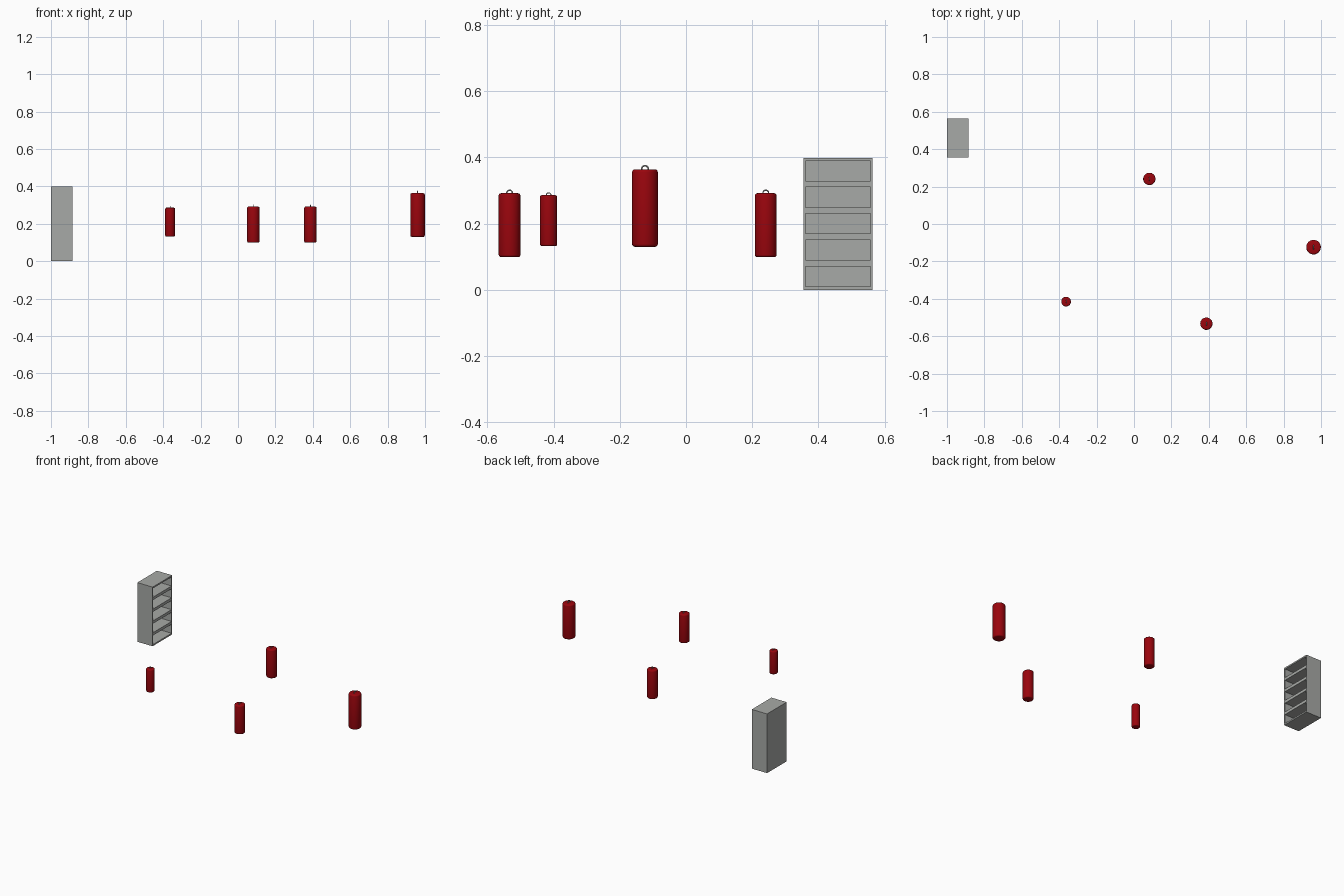
import bpy, bmesh, math

if "Cube" in bpy.data.objects:
    bpy.data.objects.remove(bpy.data.objects["Cube"])


def material(name, colour):
    mat = bpy.data.materials.new(name)
    mat.diffuse_color = (*colour, 1)
    mat.use_nodes = True
    mat.node_tree.nodes["Principled BSDF"].inputs["Base Color"].default_value = mat.diffuse_color
    return mat


red = material("red_leather", (0.32, 0.0015, 0.004))
grey = material("dark_grey_metal", (0.39, 0.40, 0.385))


def make_object(name, bm, mat):
    bmesh.ops.recalc_face_normals(bm, faces=bm.faces)
    mesh = bpy.data.meshes.new(name)
    bm.to_mesh(mesh)
    bm.free()
    mesh.materials.append(mat)
    ob = bpy.data.objects.new(name, mesh)
    bpy.context.collection.objects.link(ob)
    return ob


def smooth(ob, angle=40):
    bpy.ops.object.select_all(action='DESELECT')
    ob.select_set(True)
    bpy.context.view_layer.objects.active = ob
    bpy.ops.object.shade_smooth_by_angle(angle=math.radians(angle))


def box(name, x0, x1, y0, y1, z0, z1):
    bm = bmesh.new()
    bmesh.ops.create_cube(bm, size=1)
    for v in bm.verts:
        v.co.x = x0 if v.co.x < 0 else x1
        v.co.y = y0 if v.co.y < 0 else y1
        v.co.z = z0 if v.co.z < 0 else z1
    return make_object(name, bm, grey)


def bag(index, x, y, r, z0, z1):
    # rounded cylinder body
    bm = bmesh.new()
    bmesh.ops.create_cone(bm, cap_ends=True, segments=32, radius1=r, radius2=r, depth=z1 - z0)
    rims = [e for e in bm.edges if abs(e.verts[0].co.z - e.verts[1].co.z) < 1e-5]
    bmesh.ops.bevel(bm, geom=rims, offset=r * 0.22, segments=3, profile=0.5, affect='EDGES')
    body = make_object(f"bag_body_{index}", bm, red)
    body.location = (x, y, (z0 + z1) / 2)
    smooth(body)
    # hanging ring, upright and facing sideways
    bpy.ops.mesh.primitive_torus_add(major_radius=r * 0.26, minor_radius=r * 0.06,
                                     major_segments=24, minor_segments=8,
                                     location=(x, y, z1 + r * 0.02),
                                     rotation=(0, math.pi / 2, 0))
    ring = bpy.context.object
    ring.name = f"bag_hanging_ring_{index}"
    ring.data.materials.append(grey)
    smooth(ring, 60)


# four hanging bags
for i, spec in enumerate([(0.082, 0.241, 0.033, 0.099, 0.292),
                          (0.387, -0.533, 0.033, 0.099, 0.292),
                          (-0.363, -0.415, 0.026, 0.132, 0.286),
                          (0.96, -0.124, 0.039, 0.13, 0.364)], 1):
    bag(i, *spec)

# open shelf unit, opening toward +x
X0, X1, Y0, Y1, H = -1.0, -0.886, 0.355, 0.564, 0.399
T = 0.006
box("shelf_back_panel", X0, X0 + T, Y0, Y1, 0, H)
box("shelf_side_front", X0 + T, X1, Y0, Y0 + T, 0, H)
box("shelf_side_rear", X0 + T, X1, Y1 - T, Y1, 0, H)
inner = (X0 + T, X1, Y0 + T, Y1 - T)
box("shelf_bottom", *inner, 0, 0.01)
box("shelf_top", *inner, 0.389, H)
for i in range(4):
    z = 0.071 + 0.0797 * i
    box(f"shelf_board_{i + 1}", *inner, z, z + 0.019)
